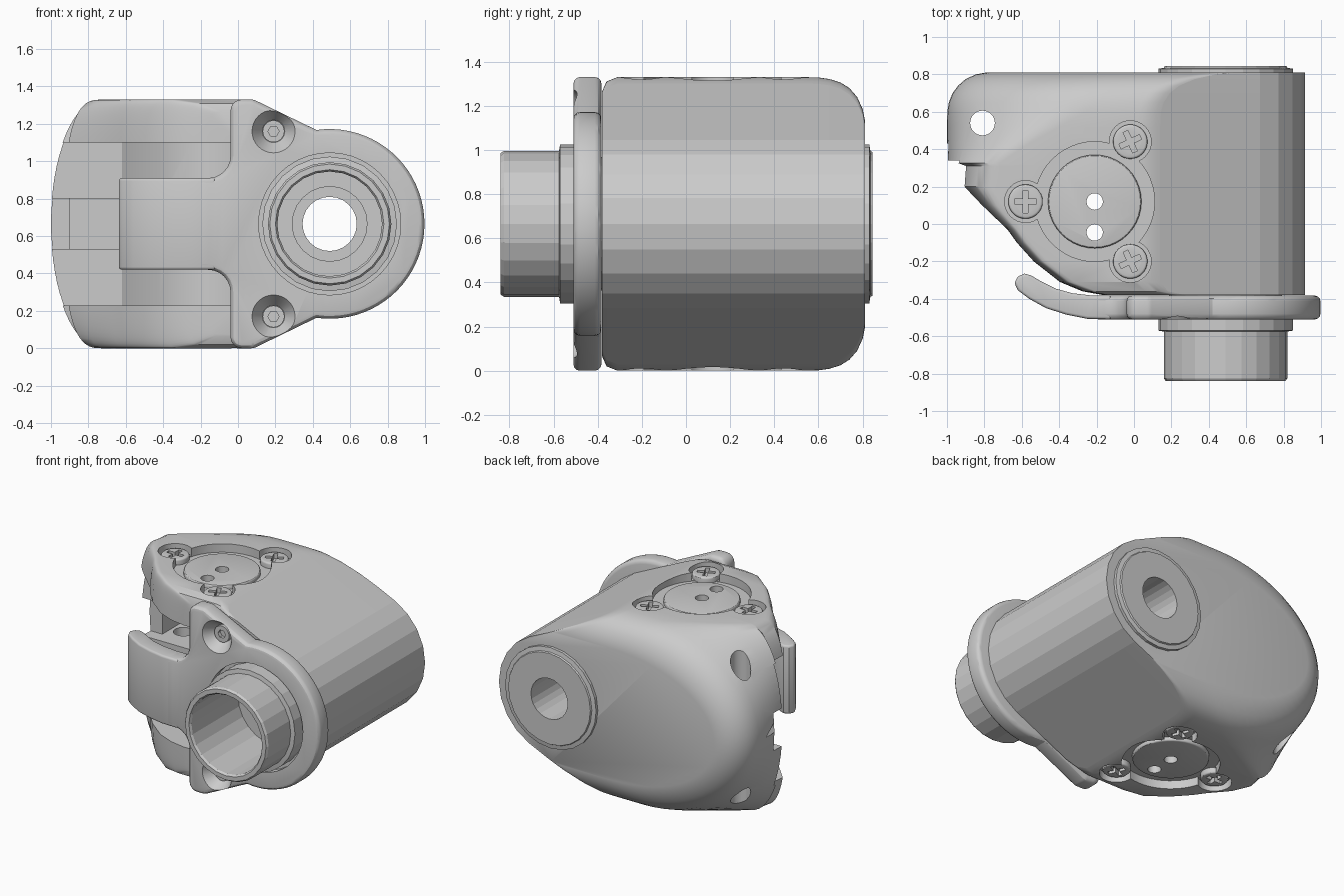
import bpy, bmesh
from math import sin, cos, pi, radians
from mathutils import Matrix

if "Cube" in bpy.data.objects:
    bpy.data.objects.remove(bpy.data.objects["Cube"])

ZC = 0.665            # mid height, everything mirrors about it
CX = 0.49             # x of the spindle axis


def finish(bm, name):
    bmesh.ops.recalc_face_normals(bm, faces=bm.faces)
    me = bpy.data.meshes.new(name)
    bm.to_mesh(me)
    bm.free()
    ob = bpy.data.objects.new(name, me)
    bpy.context.collection.objects.link(ob)
    return ob


def apply(ob, mod):
    bpy.context.view_layer.objects.active = ob
    bpy.ops.object.modifier_apply(modifier=mod.name)


def prism(name, pts, axis, a, b, bevel=0):
    """Extrude a flat outline along y or z."""
    bm = bmesh.new()
    place = (lambda p, h: (p[0], p[1], h)) if axis == 'z' else (lambda p, h: (p[0], h, p[1]))
    rings = [[bm.verts.new(place(p, h)) for p in pts] for h in (a, b)]
    n = len(pts)
    for i in range(n):
        j = (i + 1) % n
        bm.faces.new((rings[0][i], rings[0][j], rings[1][j], rings[1][i]))
    bm.faces.new(rings[0])
    bm.faces.new(rings[1])
    ob = finish(bm, name)
    if bevel:
        m = ob.modifiers.new("edge", 'BEVEL')
        m.width, m.segments, m.angle_limit = bevel, 3, radians(50)
        apply(ob, m)
    return ob


def arc(cx, cy, r, a0, a1, n):
    return [(cx + r * cos(radians(a0 + (a1 - a0) * i / n)),
             cy + r * sin(radians(a0 + (a1 - a0) * i / n))) for i in range(n + 1)]


def circle(cx, cy, r, n=32):
    return arc(cx, cy, r, 0, 360, n)[:-1]


def box(x0, x1, y0, y1):
    return [(x0, y0), (x1, y0), (x1, y1), (x0, y1)]


def cone(name, x, y, z, r1, r2, depth):
    bm = bmesh.new()
    bmesh.ops.create_cone(bm, cap_ends=True, segments=32, radius1=r1, radius2=r2, depth=depth,
                          matrix=Matrix.Translation((x, y, z)) @ Matrix.Rotation(-pi / 2, 4, 'X'))
    return finish(bm, name)


def cut(ob, *cutters):
    for c in cutters:
        m = ob.modifiers.new("cut", 'BOOLEAN')
        m.operation, m.solver, m.object = 'DIFFERENCE', 'EXACT', c
        apply(ob, m)
        bpy.data.objects.remove(c)


def shade(ob, angle=30):
    bpy.ops.object.select_all(action='DESELECT')
    ob.select_set(True)
    bpy.context.view_layer.objects.active = ob
    bpy.ops.object.shade_smooth_by_angle(angle=radians(angle))


# Housing: lofted along y. Each row: y, left end, half height, nose length, squareness
SECTIONS = [(-.38, -.17, .60, .08, 4), (-.36, -.28, .645, .08, 4), (-.31, -.40, .665, .08, 4),
            (-.2, -.54, .665, .08, 4), (-.1, -.63, .665, .08, 4), (-.03, -.68, .665, .08, 4),
            (.1, -.82, .665, .12, 3.5), (.2, -.93, .665, .2, 2.8), (.31, -.935, .665, .22, 2.4),
            (.325, -1, .665, .28, 2.1), (.42, -1, .665, .42, 2.05), (.52, -1, .665, .6, 2),
            (.6, -.998, .663, .74, 2), (.65, -.99, .656, .8, 2),
            (.7, -.97, .64, .82, 2), (.74, -.94, .615, .84, 2), (.775, -.90, .575, .84, 2),
            (.8, -.845, .52, .84, 2), (.81, -.79, .47, .8, 2)]


def section(xl, h, a, n):
    xk = .08 + (ZC - h) / .484
    soft = []                                   # rounded ridge where the slope meets the flat top
    for i in range(6):
        t = i / 5
        soft.append((xk + .06 * (1 - t) ** 2 - .06 * t ** 2, h - .029 * (1 - t) ** 2))
    pts = arc(CX, 0, .423, -64.2, 64.2, 8) + soft
    for i in range(33):
        t = pi / 2 - pi * i / 32
        s = abs(sin(t)) ** (2 / n) * (1 if t >= 0 else -1)
        pts.append((xl + a - a * abs(cos(t)) ** (2 / n), h * s))
    return pts + [(x, -z) for x, z in reversed(soft)]


bm = bmesh.new()
rings = [[bm.verts.new((x, y, ZC + z)) for x, z in section(*p)] for y, *p in SECTIONS]
for r0, r1 in zip(rings, rings[1:]):
    for i in range(len(r0)):
        j = (i + 1) % len(r0)
        bm.faces.new((r0[i], r0[j], r1[j], r1[i]))
bm.faces.new(rings[0])
bm.faces.new(rings[-1])
housing = finish(bm, "housing")

# Wheel cavity, inner hinge slot, hinge pin hole and spindle bore
cavity = [(-1.2, .34), (-.62, .34), (-.42, .46), (-.25, .5), (-.1, .48), (.03, .38),
          (.06, .2), (.06, -.2), (-.05, -.6), (-1.2, -.6)]
slot = [(-1.2, .1), (-.4, .1), (-.4, .64), (-.9, .64), (-.9, .43), (-1.2, .43)]
cut(housing,
    prism("cavity_cut", cavity, 'z', .23, 1.10),
    prism("slot_cut", slot, 'z', .53, .80),
    prism("pin_cut", circle(-.81, .54, .066), 'z', -.1, 1.5),
    prism("bore_cut", circle(CX, ZC, .30, 24), 'y', -1, 1))

# Round side covers with three cross-head screws, on top and underneath
PX, PY = -.21, .12
SCREWS = [(-.02, .44), (-.58, .12), (-.02, -.20)]
for s, side in ((1, "top"), (-1, "bottom")):
    lo, hi = (lambda d: ZC + s * d), ZC + s * .8
    cut(housing, prism("pocket_cut", circle(PX, PY, .32, 48), 'z', lo(.605), hi))
    for x, y in SCREWS:
        cut(housing, prism("seat_cut", circle(x, y, .112), 'z', lo(.61), hi))
    cover = prism("cover_disc_" + side, circle(PX, PY, .25, 40), 'z', lo(.5), lo(.632), .012)
    for y in (PY, -.045):
        cut(housing, prism("hole_cut", circle(PX, y, .045, 20), 'z', lo(.3), hi))
        cut(cover, prism("hole_cut", circle(PX, y, .044, 20), 'z', lo(.3), hi))
    shade(cover)
    for k, (x, y) in enumerate(SCREWS):
        screw = prism(f"screw_{side}_{k}", circle(x, y, .092), 'z', lo(.56), lo(.645), .012)
        cross = [(.014, .06), (.014, .014), (.06, .014), (.06, -.014), (.014, -.014), (.014, -.06),
                 (-.014, -.06), (-.014, -.014), (-.06, -.014), (-.06, .014), (-.014, .014), (-.014, .06)]
        turn = radians(0 if k == 1 else 25)
        cross = [(x + u * cos(turn) - v * sin(turn), y + u * sin(turn) + v * cos(turn)) for u, v in cross]
        cut(screw, prism("cross_cut", cross, 'z', lo(.60), hi))
        shade(screw)

# Keep the barrel side faceted and the rest smooth
shade(housing)
for f in housing.data.polygons:
    if f.normal.x > .42 and abs(f.normal.y) < .1 and f.center.x > .15:
        f.use_smooth = False

# Front flange: half outline mirrored about the mid height
half = [(x, z) for x, z in arc(CX, 0, .507, 0, 98, 20)]
half += arc(.07, .605, .06, 65, 90, 3) + arc(.02, .605, .06, 90, 180, 5)
half += arc(-.16, .365, .12, 0, -90, 6) + [(-.22, .245)]
outline = [(x, ZC + z) for x, z in half] + [(x, ZC - z) for x, z in reversed(half[1:])]
flange = prism("flange_plate", outline, 'y', -.51, -.383, .03)
cut(flange, prism("ring_cut", circle(CX, ZC, .38, 40), 'y', -.7, -.46),
    prism("bore_cut", circle(CX, ZC, .30, 24), 'y', -1, 0))
for s, side in ((1, "upper"), (-1, "lower")):
    z = ZC + s * .495
    cut(flange, cone("countersink_cut", .19, -.475, z, .122, .06, .09))
    bolt = prism("flange_bolt_" + side, circle(.19, z, .058), 'y', -.455, -.40)
    cut(bolt, prism("hex_cut", circle(.19, z, .03, 6), 'y', -.5, -.43))
    shade(bolt)
shade(flange)

# Curved guard arm reaching left from the flange
arm = [(-.12, -.51), (-.25, -.507), (-.36, -.485), (-.47, -.45), (-.56, -.40), (-.62, -.355),
       (-.64, -.315), (-.62, -.28), (-.585, -.265), (-.55, -.275), (-.50, -.305), (-.42, -.345),
       (-.33, -.37), (-.22, -.383), (-.12, -.383)]
shade(prism("guard_arm", arm, 'z', .42, .91, .015), 35)

# Hollow stepped spindle with front tube and rear cap, turned about the y axis
PROFILE = [(.36, -.45), (.36, -.57), (.33, -.575), (.33, -.825), (.32, -.84), (.29, -.84),
           (.28, -.825), (.28, -.3), (.2, -.3), (.2, -.25), (.145, -.25), (.145, .845),
           (.325, .845), (.33, .835), (.36, .83), (.36, .79), (.302, .79), (.302, -.45)]
bm = bmesh.new()
N = 24
rings = [[bm.verts.new((CX + r * cos(2 * pi * k / N), y, ZC + r * sin(2 * pi * k / N)))
          for r, y in PROFILE] for k in range(N)]
for k in range(N):
    a, b = rings[k], rings[(k + 1) % N]
    for i in range(len(PROFILE)):
        j = (i + 1) % len(PROFILE)
        bm.faces.new((a[i], a[j], b[j], b[i]))
shade(finish(bm, "spindle"), 12)
